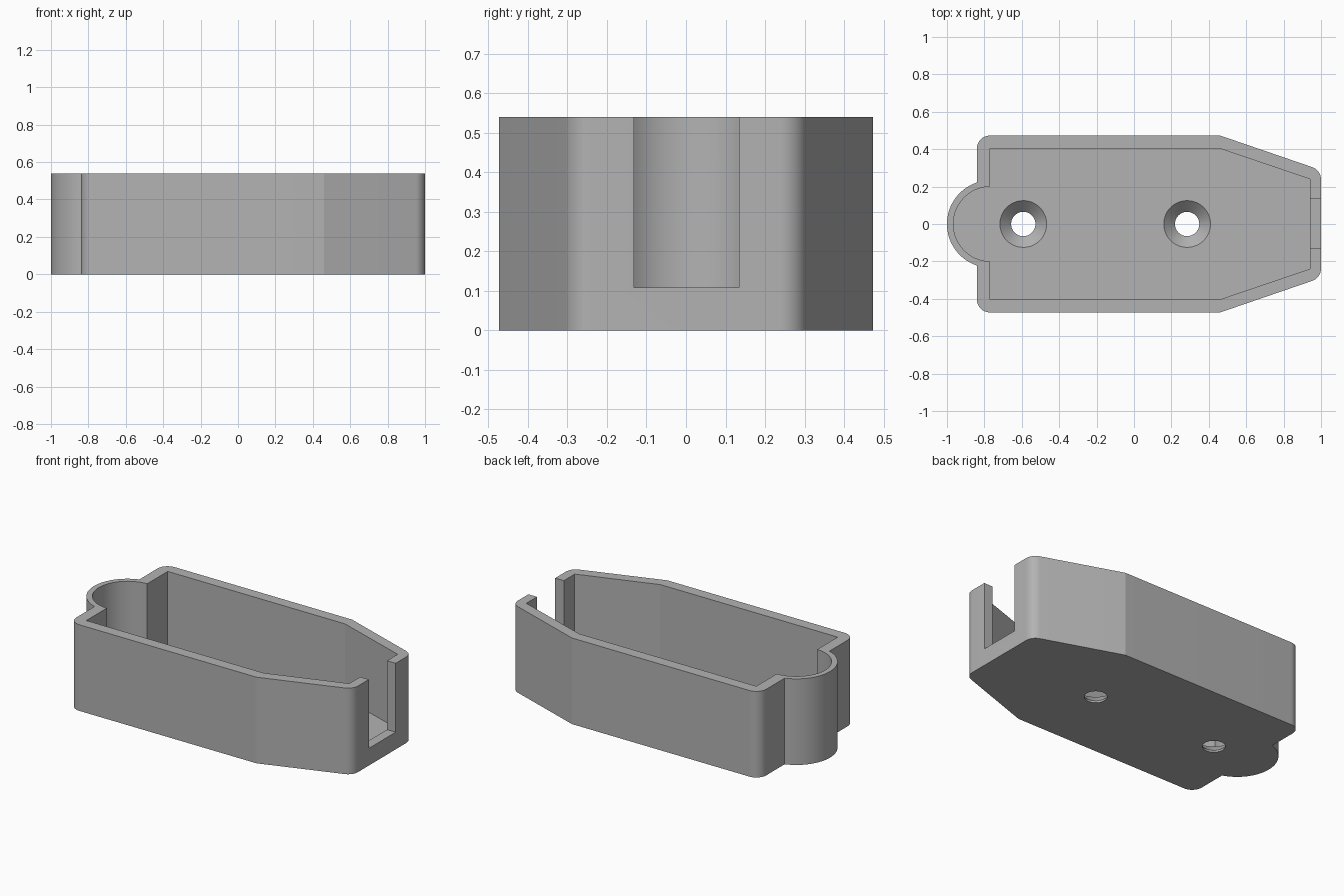
import bpy, bmesh, math
from mathutils import Vector

cube = bpy.data.objects.get("Cube")
if cube:
    bpy.data.objects.remove(cube, do_unlink=True)

HEIGHT, FLOOR, SILL = 0.54, 0.072, 0.108
LOBE_X = -0.766

grey = bpy.data.materials.new("plain_grey")
grey.use_nodes = True
grey.diffuse_color = (0.45, 0.45, 0.45, 1)
grey.node_tree.nodes["Principled BSDF"].inputs["Base Color"].default_value = (0.45, 0.45, 0.45, 1)


def rounded(before, corner, after, radius, steps=10):
    """Points of a fillet that replaces a convex corner."""
    c = Vector(corner)
    u = (Vector(before) - c).normalized()
    v = (Vector(after) - c).normalized()
    half = u.angle(v) / 2
    centre = c + (u + v).normalized() * radius / math.sin(half)
    start = c + u * radius / math.tan(half) - centre
    end = c + v * radius / math.tan(half) - centre
    return [centre + (start * (1 - i / steps) + end * (i / steps)).normalized() * radius
            for i in range(steps + 1)]


def outline(back, shoulder, side, front, end, lobe, radius):
    """Half profile from nose to lobe, mirrored to a closed loop."""
    root = math.sqrt(lobe ** 2 - (back - LOBE_X) ** 2)
    nose, knee, rear, notch = (front, end), (shoulder, side), (back, side), (back, root)
    if radius:
        half = rounded((front, 0), nose, knee, radius) + [knee] + rounded(knee, rear, notch, radius)
    else:
        half = [nose, knee, rear]
    first = math.atan2(root, back - LOBE_X)
    n = 24
    for i in range(n + 1):
        a = first + (math.pi - first) * i / n
        half.append((LOBE_X + lobe * math.cos(a), lobe * math.sin(a)))
    return half + [(p[0], -p[1]) for p in reversed(half[:-1])]


def make(name, bm):
    bmesh.ops.recalc_face_normals(bm, faces=bm.faces)
    mesh = bpy.data.meshes.new(name)
    bm.to_mesh(mesh)
    bm.free()
    obj = bpy.data.objects.new(name, mesh)
    bpy.context.collection.objects.link(obj)
    mesh.materials.append(grey)
    return obj


def prism(name, points, low, high):
    bm = bmesh.new()
    face = bm.faces.new([bm.verts.new((p[0], p[1], low)) for p in points])
    top = bmesh.ops.extrude_face_region(bm, geom=[face])["geom"]
    verts = [v for v in top if isinstance(v, bmesh.types.BMVert)]
    bmesh.ops.translate(bm, verts=verts, vec=(0, 0, high - low))
    return make(name, bm)


def screw_hole(name, x):
    """Straight bore that opens into a countersink at the floor."""
    bm = bmesh.new()
    rings = []
    for r, z in ((0.065, -0.1), (0.065, 0.012), (0.125, FLOOR), (0.125, 0.2)):
        rings.append([bm.verts.new((x + r * math.cos(a), r * math.sin(a), z))
                      for a in (math.tau * i / 48 for i in range(48))])
    for a, b in zip(rings, rings[1:]):
        for i in range(48):
            j = (i + 1) % 48
            bm.faces.new((a[i], a[j], b[j], b[i]))
    bm.faces.new(rings[0])
    bm.faces.new(rings[-1])
    return make(name, bm)


# Solid body, then the pocket, cable slot and screw holes cut from it
body = prism("tray_body", outline(-0.84, 0.46, 0.473, 1.0, 0.288, 0.234, 0.07), 0, HEIGHT)
cutters = [
    prism("pocket_cutter", outline(-0.77, 0.46, 0.403, 0.94, 0.24, 0.2, 0), FLOOR, HEIGHT + 0.2),
    prism("slot_cutter", [(0.9, -0.132), (1.1, -0.132), (1.1, 0.134), (0.9, 0.134)], SILL, HEIGHT + 0.1),
    screw_hole("rear_hole_cutter", -0.592),
    screw_hole("front_hole_cutter", 0.284),
]
bpy.context.view_layer.objects.active = body
for cutter in cutters:
    mod = body.modifiers.new(cutter.name, "BOOLEAN")
    mod.operation, mod.solver, mod.object = "DIFFERENCE", "EXACT", cutter
    bpy.ops.object.modifier_apply(modifier=mod.name)
    bpy.data.objects.remove(cutter, do_unlink=True)

# Smooth curved walls, crisp corners
bpy.ops.object.select_all(action="DESELECT")
body.select_set(True)
bpy.ops.object.shade_smooth_by_angle(angle=math.radians(15))
